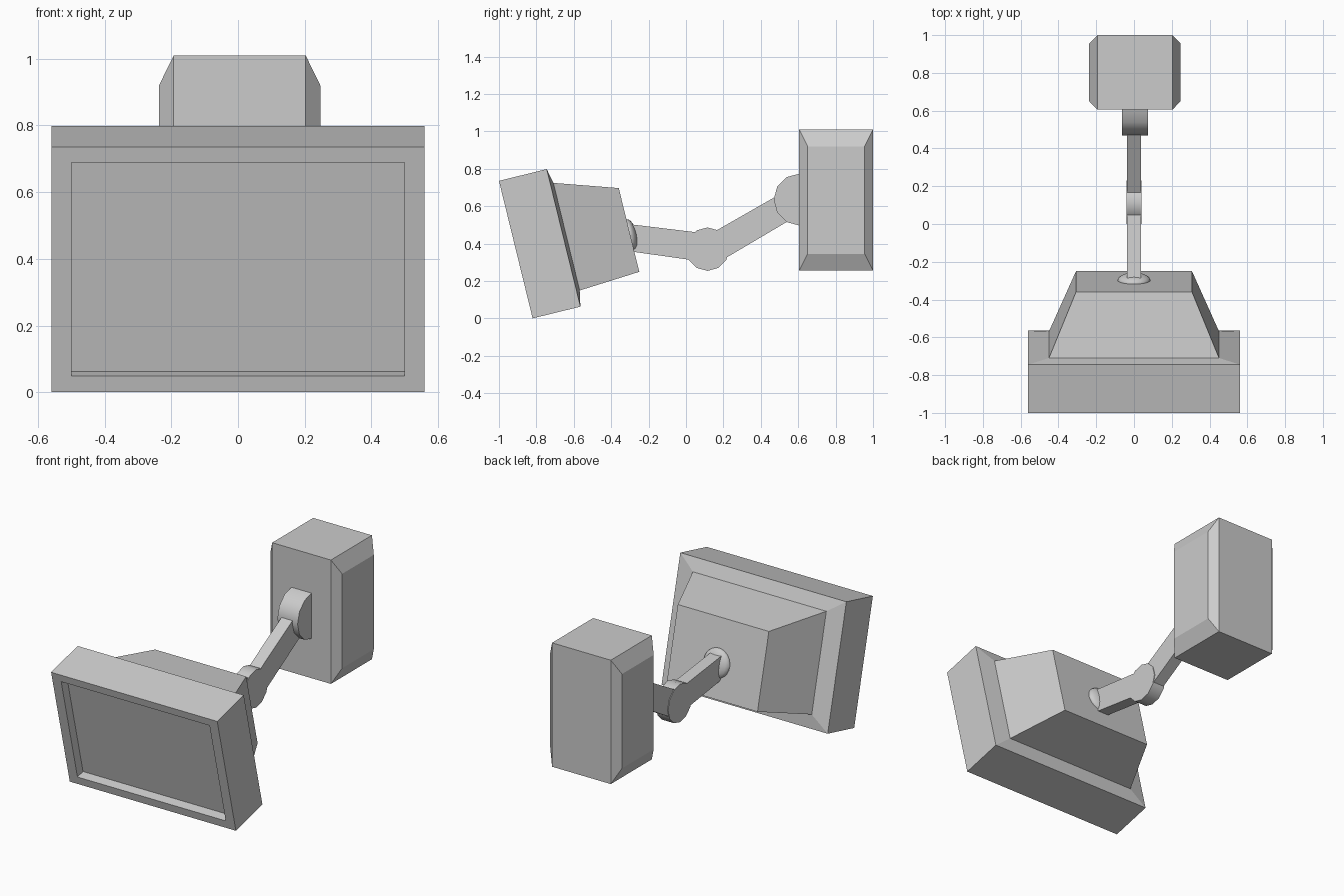
import bpy, bmesh, math
from mathutils import Matrix

if "Cube" in bpy.data.objects:
    bpy.data.objects.remove(bpy.data.objects["Cube"])

TILT = math.radians(13.76)


def finish(name, bm, smooth=False):
    bmesh.ops.recalc_face_normals(bm, faces=bm.faces)
    mesh = bpy.data.meshes.new(name)
    bm.to_mesh(mesh)
    bm.free()
    ob = bpy.data.objects.new(name, mesh)
    bpy.context.collection.objects.link(ob)
    if smooth:
        bpy.ops.object.select_all(action='DESELECT')
        ob.select_set(True)
        bpy.context.view_layer.objects.active = ob
        bpy.ops.object.shade_smooth_by_angle(angle=math.radians(40))
    return ob


def loft(name, rings, smooth=False):
    """Skin a sequence of equal-length point rings and cap both ends."""
    bm = bmesh.new()
    vs = [[bm.verts.new(p) for p in ring] for ring in rings]
    n = len(vs[0])
    for a, b in zip(vs, vs[1:]):
        for i in range(n):
            j = (i + 1) % n
            bm.faces.new((a[i], a[j], b[j], b[i]))
    bm.faces.new(vs[0])
    bm.faces.new(vs[-1])
    return finish(name, bm, smooth)


def prism(name, profile, x0, x1, smooth=False):
    """Extrude a (y, z) profile along x."""
    return loft(name, [[(x, y, z) for y, z in profile] for x in (x0, x1)], smooth)


def arc(y, z, r, start, end, steps):
    angles = [math.radians(start + (end - start) * i / steps) for i in range(steps + 1)]
    return [(y + r * math.cos(a), z + r * math.sin(a)) for a in angles]


# Tilted monitor: screen recess, bezel, case and tapered back in one shell
# Each section: depth, half width, bottom, top
sections = [
    (0.055, 0.50, 0.050, 0.71),
    (0.0, 0.50, 0.050, 0.71),
    (0.0, 0.56, 0.0, 0.757),
    (0.263, 0.56, 0.0, 0.757),
    (0.28, 0.45, 0.085, 0.677),
    (0.613, 0.307, 0.106, 0.567),
]
monitor = loft("monitor", [[(-w, d, b), (w, d, b), (w, d, t), (-w, d, t)]
                           for d, w, b, t in sections])
monitor.data.transform(Matrix.Translation((0, -0.82, 0)) @ Matrix.Rotation(TILT, 4, 'X'))

# Shallow domed socket on the monitor back
bm = bmesh.new()
bmesh.ops.create_uvsphere(bm, u_segments=20, v_segments=12, radius=0.087)
bm.transform(Matrix.Translation((0, -0.298, 0.445)) @ Matrix.Rotation(TILT, 4, 'X')
             @ Matrix.Diagonal((1, 0.42, 1, 1)))
finish("dome_socket", bm, True)

# Jointed arm
prism("lower_arm", [(-0.29, 0.357), (0.115, 0.30), (0.115, 0.453), (-0.29, 0.502)],
      -0.037, 0.037)
prism("upper_arm", [(0.11, 0.262), (0.56, 0.528), (0.56, 0.697), (0.11, 0.44)],
      -0.037, 0.037)
prism("elbow", arc(0.115, 0.37, 0.116, 0, 330, 11), -0.041, 0.041, True)
prism("wall_joint", arc(0.608, 0.635, 0.139, 90, 270, 6), -0.063, 0.073, True)

# Wall box with chamfered side faces
loft("wall_box", [[(0.005 + x, 0.605 + c, 0.255 + 2 * c), (0.005 + x, 1 - c, 0.255 + 2 * c),
                   (0.005 + x, 1 - c, 1.01 - 2 * c), (0.005 + x, 0.605 + c, 1.01 - 2 * c)]
                  for x, c in ((-0.242, 0.045), (-0.198, 0), (0.198, 0), (0.242, 0.045))])
